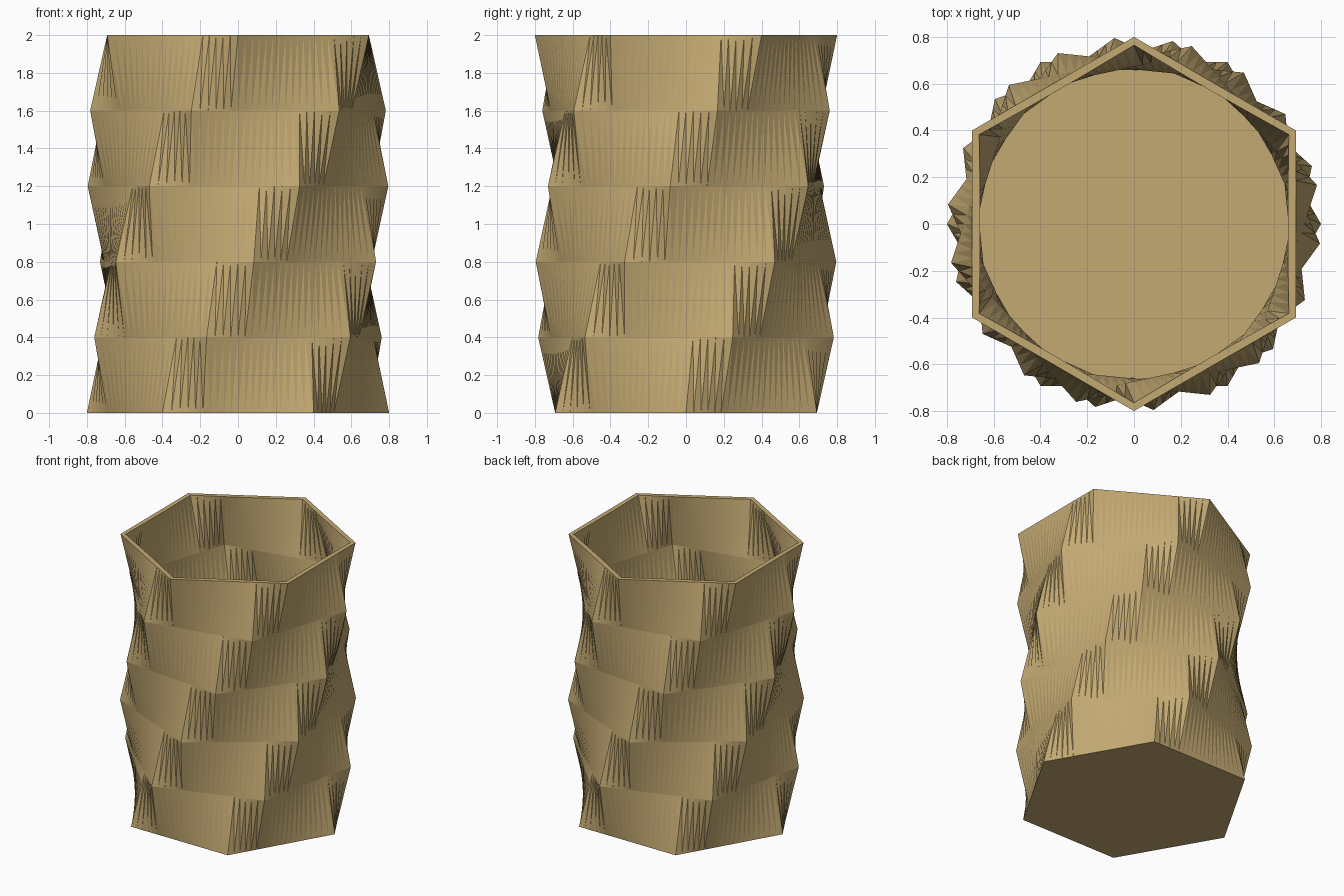
import bpy, bmesh
from math import radians, cos, sin, pi

cube = bpy.data.objects.get("Cube")
if cube:
    bpy.data.objects.remove(cube)

RADIUS, HEIGHT, WALL, FLOOR = 0.8, 2.0, 0.035, 0.04
LAYERS, TWIST, STEPS = 5, 90, 120


def hex_radius(angle):
    """Distance from the axis to a hexagon's side at this angle."""
    return RADIUS * cos(pi / 6) / cos(angle % (pi / 3) - pi / 6)


def add_ring(bm, level, z, inset):
    """One twisted hexagon, sampled at fixed angles around the axis."""
    turn = radians(TWIST) * level / LAYERS
    ring = []
    for i in range(STEPS):
        a = 2 * pi * i / STEPS
        r = hex_radius(a - turn + 1e-9) - inset
        ring.append(bm.verts.new((r * cos(a), r * sin(a), z)))
    return ring


def bridge(bm, low, high, inward=False):
    """Join two rings with triangles, all diagonals leaning the same way."""
    for i in range(STEPS):
        k = (i + 1) % STEPS
        for tri in ((low[i], low[k], high[k]), (low[i], high[k], high[i])):
            bm.faces.new(tri[::-1] if inward else tri)


bm = bmesh.new()
levels = range(LAYERS + 1)
outer = [add_ring(bm, n, HEIGHT * n / LAYERS, 0) for n in levels]
inner = [add_ring(bm, n, max(FLOOR, HEIGHT * n / LAYERS), WALL) for n in levels]

# Outer and inner walls
for n in range(LAYERS):
    bridge(bm, outer[n], outer[n + 1])
    bridge(bm, inner[n], inner[n + 1], inward=True)

# Rim, underside and inside floor
bridge(bm, outer[-1], inner[-1])
bm.faces.new(outer[0][::-1])
bm.faces.new(inner[0])

mesh = bpy.data.meshes.new("twisted_vase")
bm.to_mesh(mesh)
bm.free()
vase = bpy.data.objects.new("twisted_vase", mesh)
bpy.context.collection.objects.link(vase)

# Tan clay colour
clay = bpy.data.materials.new("tan_clay")
clay.use_nodes = True
colour = (0.55, 0.40, 0.17, 1)
clay.diffuse_color = colour
clay.node_tree.nodes["Principled BSDF"].inputs["Base Color"].default_value = colour
mesh.materials.append(clay)
